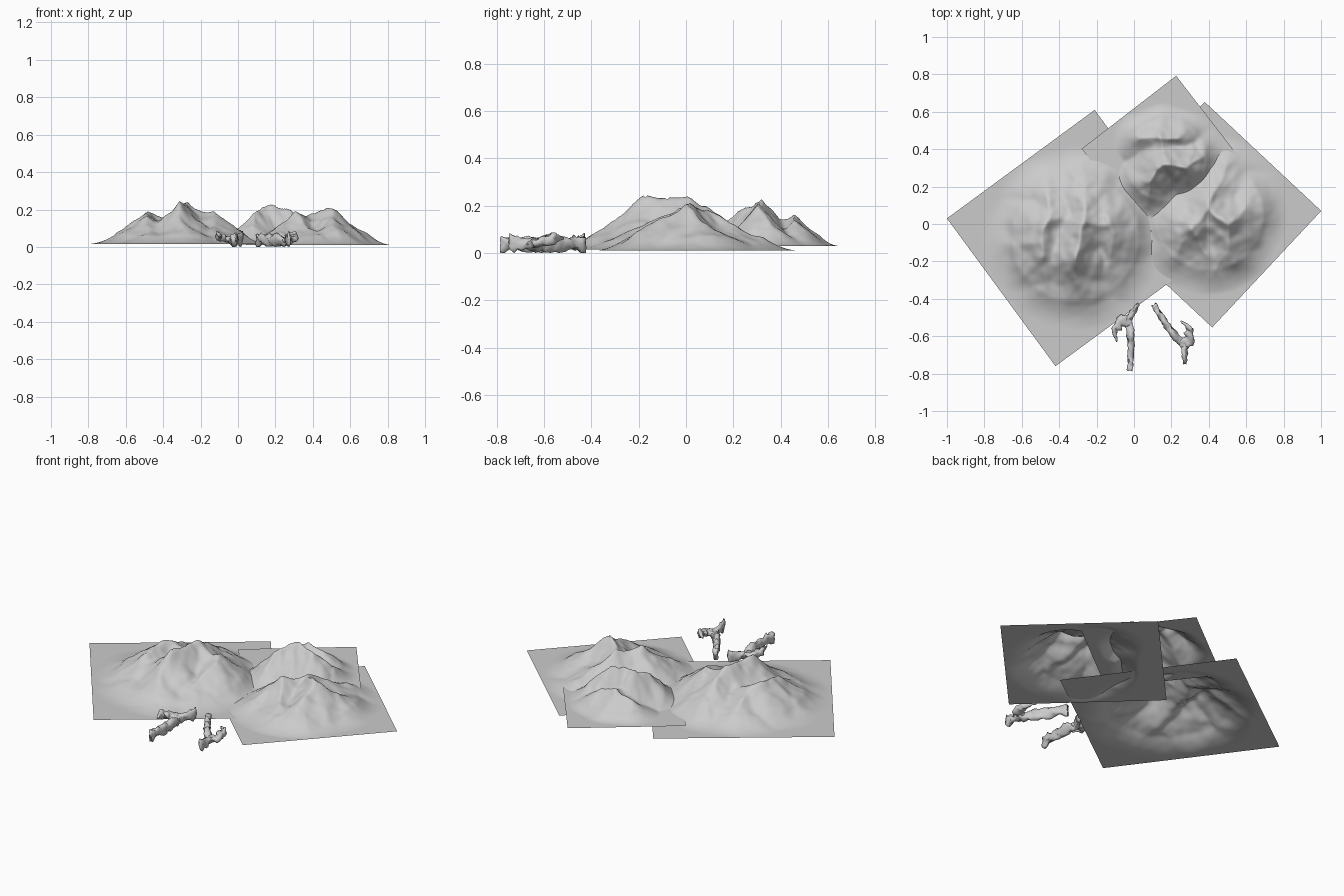
import bpy, bmesh, math
from mathutils import Vector, Matrix, noise

if "Cube" in bpy.data.objects:
    bpy.data.objects.remove(bpy.data.objects["Cube"])


def finish(name, bm):
    mesh = bpy.data.meshes.new(name)
    bm.to_mesh(mesh)
    bm.free()
    ob = bpy.data.objects.new(name, mesh)
    bpy.context.collection.objects.link(ob)
    for p in mesh.polygons:
        p.use_smooth = True
    return ob


def ridge_height(p, ridges, reach):
    """Soft maximum of the slopes falling away from every ridge line."""
    total = 0
    for line in ridges:
        best = 0
        for a, b in zip(line, line[1:]):
            a2, d = Vector(a[:2]), Vector(b[:2]) - Vector(a[:2])
            t = max(0, min(1, (p - a2).dot(d) / d.length_squared))
            dist = (p - a2 - d * t).length
            h = a[2] + (b[2] - a[2]) * t
            best = max(best, h * max(0, 1 - dist / reach) ** 1.4)
        total += best ** 9
    return total ** (1 / 9)


def mountain(name, centre, size, angle, base, ridges, reach, scale):
    bm = bmesh.new()
    place = Matrix.Translation((*centre, 0)) @ Matrix.Rotation(math.radians(angle), 4, 'Z')
    bmesh.ops.create_grid(bm, x_segments=80, y_segments=80, size=size / 2)
    for v in bm.verts:
        rim = 0.99 - v.co.xy.length / (size / 2)
        v.co = place @ v.co
        q = v.co.copy()
        # wander the ridges a little, then roughen the slopes
        warp = noise.noise_vector(q * 8) * 0.02
        h = ridge_height(Vector((q.x + warp.x, q.y + warp.y)), ridges, reach) - base * 0.6
        h = max(0, h) * (1 + 0.12 * noise.noise(q * 11) + 0.06 * noise.noise(q * 24))
        v.co.z = base + h * scale * max(0, min(1, rim / 0.3))
    return finish(name, bm)


# left mountain: three parallel crests with linking saddles and spurs
mountain("left_mountain", (-0.315, -0.075), 0.98, 36.3, 0.015, [
    [(-.46, .15, .12), (-.44, .04, .17), (-.49, -.02, .195), (-.49, -.17, .16)],
    [(-.25, .2, .13), (-.27, .12, .19), (-.26, 0, .24), (-.32, -.18, .245)],
    [(-.15, .04, .18), (-.11, -.06, .18), (-.13, -.2, .11)],
    [(-.44, .02, .17), (-.35, .02, .15), (-.26, 0, .22), (-.13, -.01, .17)],
    [(-.32, -.18, .22), (-.3, -.31, .13), (-.25, -.41, .06)],
    [(-.49, -.1, .17), (-.66, -.1, .06)],
    [(-.49, -.17, .15), (-.47, -.32, .08)]], 0.3, 0.94)

# back mountain: sharp peak with a lower crest behind
mountain("back_mountain", (0.168, 0.345), 0.638, 37.7, 0.03, [
    [(.07, .1, .09), (.08, .22, .17), (.16, .32, .235), (.28, .31, .2), (.36, .36, .11)],
    [(.04, .46, .11), (.15, .46, .155), (.24, .46, .14)],
    [(.16, .32, .21), (.16, .39, .14), (.15, .46, .14)]], 0.215, 0.93)

# right mountain: branching crest
mountain("right_mountain", (0.398, 0.05), 0.853, 46.9, 0.01, [
    [(.3, -.02, .175), (.4, .08, .19), (.5, 0, .205), (.6, .08, .13)],
    [(.4, .08, .18), (.44, .19, .13), (.5, .32, .065)],
    [(.5, 0, .2), (.5, -.15, .13), (.45, -.25, .07)],
    [(.3, -.02, .17), (.22, -.15, .09)],
    [(.3, -.02, .17), (.38, -.16, .1)]], 0.29, 0.92)


def limb(bm, path):
    """Rough tube through (x, y, z, half width, half height) stations."""
    stations = []
    for a, b in zip(path, path[1:]):
        stations += [[m + (n - m) * k / 6 for m, n in zip(a, b)] for k in range(6)]
    stations.append(list(path[-1]))
    rings, n = [], 12
    for i, (x, y, z, w, h) in enumerate(stations):
        a, b = stations[max(0, i - 1)], stations[min(len(stations) - 1, i + 1)]
        d = Vector((b[0] - a[0], b[1] - a[1], 0)).normalized()
        side = Vector((-d.y, d.x, 0))
        ring = []
        for k in range(n):
            t = 2 * math.pi * k / n
            off = side * math.cos(t) * w + Vector((0, 0, math.sin(t) * h))
            c = Vector((x, y, z)) + off
            c += off * 0.7 * noise.noise(c * 45) + noise.noise_vector(c * 40) * 0.009
            c.z = max(0, c.z)
            ring.append(bm.verts.new(c))
        rings.append(ring)
    for r, s in zip(rings, rings[1:]):
        for k in range(n):
            bm.faces.new((r[k], r[(k + 1) % n], s[(k + 1) % n], s[k]))
    bm.faces.new(rings[0][::-1])
    bm.faces.new(rings[-1])


# craggy dead log with a forked side flap, used twice
LOG = [(-.022, -.783, .042, .014, .038), (-.015, -.69, .04, .015, .032),
       (-.018, -.6, .032, .018, .028), (-.035, -.52, .032, .022, .026),
       (.022, -.428, .045, .007, .036)]
FLAP = [(-.02, -.51, .035, .03, .02), (-.07, -.53, .045, .03, .018),
        (-.105, -.56, .06, .018, .022), (-.095, -.63, .06, .004, .01)]


def log(name):
    bm = bmesh.new()
    limb(bm, LOG)
    limb(bm, FLAP)
    bmesh.ops.recalc_face_normals(bm, faces=bm.faces)
    return finish(name, bm)


log("left_log")
right = log("right_log")
turn = Matrix.Rotation(math.radians(215), 4, 'Z')
right.data.transform(Matrix.Translation((0.19, -0.59, 0)) @ turn @ Matrix.Translation((0, 0.605, 0)))
